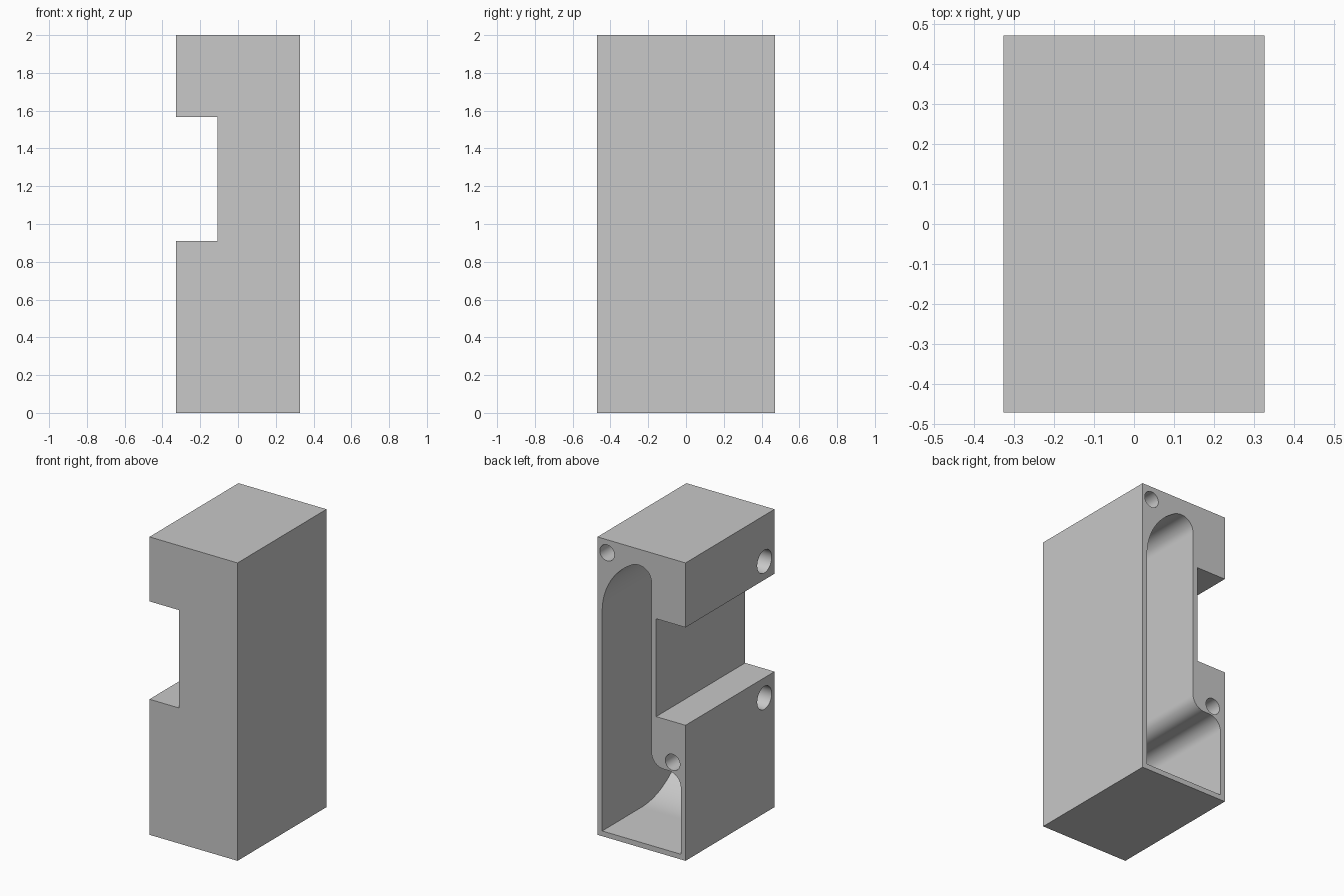
import bpy, bmesh
from math import sin, cos, radians
from mathutils import Vector, Matrix

cube = bpy.data.objects.get("Cube")
if cube:
    bpy.data.objects.remove(cube, do_unlink=True)

HX, HY, TOP = 0.327, 0.472, 2.0     # half width, half depth, height
WALL = 0.035
IN = HX - WALL                      # inner face of the long wall

grey = bpy.data.materials.new("plain_grey")
grey.use_nodes = True
grey.diffuse_color = (0.58, 0.58, 0.58, 1)
grey.node_tree.nodes["Principled BSDF"].inputs["Base Color"].default_value = grey.diffuse_color


def arc(cx, cy, r, a0, a1, n=16):
    """Points of an arc, angles in degrees."""
    angles = [radians(a0 + (a1 - a0) * i / n) for i in range(n + 1)]
    return [(cx + r * cos(a), cy + r * sin(a)) for a in angles]


def prism(name, profile, place, start, end):
    """Extrude a 2D profile; place(u, v, w) gives the 3D position."""
    bm = bmesh.new()
    face = bm.faces.new([bm.verts.new(place(u, v, start)) for u, v in profile])
    new = bmesh.ops.extrude_face_region(bm, geom=[face])["geom"]
    shift = Vector(place(0, 0, end)) - Vector(place(0, 0, start))
    bmesh.ops.translate(bm, vec=shift, verts=[g for g in new if isinstance(g, bmesh.types.BMVert)])
    bmesh.ops.recalc_face_normals(bm, faces=bm.faces)
    mesh = bpy.data.meshes.new(name)
    bm.to_mesh(mesh)
    bm.free()
    mesh.materials.append(grey)
    obj = bpy.data.objects.new(name, mesh)
    bpy.context.collection.objects.link(obj)
    return obj


def boolean(obj, cutter, operation):
    """Apply a boolean and discard the cutter."""
    cutter.hide_render = True
    mod = obj.modifiers.new("cut", "BOOLEAN")
    mod.operation, mod.solver, mod.object = operation, "EXACT", cutter
    graph = bpy.context.evaluated_depsgraph_get()
    mesh = bpy.data.meshes.new_from_object(obj.evaluated_get(graph))
    obj.modifiers.clear()
    obj.data = mesh
    bpy.data.objects.remove(cutter, do_unlink=True)


def along_y(u, v, w):
    return (u, w, v)


def along_x(u, v, w):
    return (w, u, v)


# Block with a channel across its right side
NX, N0, N1 = -0.109, 0.91, 1.567
body = prism("housing_body", [(-HX, 0), (HX, 0), (HX, TOP), (-HX, TOP), (-HX, N1),
                              (NX, N1), (NX, N0), (-HX, N0)], along_y, -HY, HY)

# Pocket outline: wide foot, rounded ledge, narrow neck, lopsided round top
UP = NX + WALL
big, small, fillet = 0.42, 0.093, 0.09
outline = [(-IN, WALL), (IN, WALL)]
outline += arc(IN - big, 1.51, big, 0, 62.6, 24)
outline += arc(UP + small, 1.80, small, 62.6, 180)[1:]
outline += arc(UP - fillet, 0.662, fillet, 0, -90)
outline += arc(-IN + fillet, 0.482, fillet, 90, 180)
pocket = prism("pocket_cutter", outline, along_y, -HY + WALL, HY + 0.1)

# Pocket floor sweeps up into the closed front wall
sweep = 0.49
floor = arc(-HY + WALL + sweep, WALL + sweep, sweep, 180, 270, 32)
floor += [(HY + 0.2, WALL), (HY + 0.2, TOP), (-HY + WALL, TOP)]
boolean(pocket, prism("floor_cutter", floor, along_x, -0.5, 0.5), "INTERSECT")
boolean(body, pocket, "DIFFERENCE")

# Screw holes in the open back
for x, z in ((0.256, 1.912), (-0.231, 0.636)):
    circle = arc(x, z, 0.054, 0, 360, 32)[:-1]
    boolean(body, prism("screw_cutter", circle, along_y, HY - 0.3, HY + 0.1), "DIFFERENCE")

# Bolt holes in the right side, above and below the channel
for z in (1.69, 0.775):
    circle = arc(-0.365, z, 0.077, 0, 360, 32)[:-1]
    boolean(body, prism("bolt_cutter", circle, along_x, -HX - 0.1, -HX + 0.2), "DIFFERENCE")

# Smooth the curved walls, keep the edges sharp
bpy.ops.object.select_all(action="DESELECT")
body.select_set(True)
bpy.context.view_layer.objects.active = body
bpy.ops.object.shade_smooth_by_angle(angle=radians(30))
